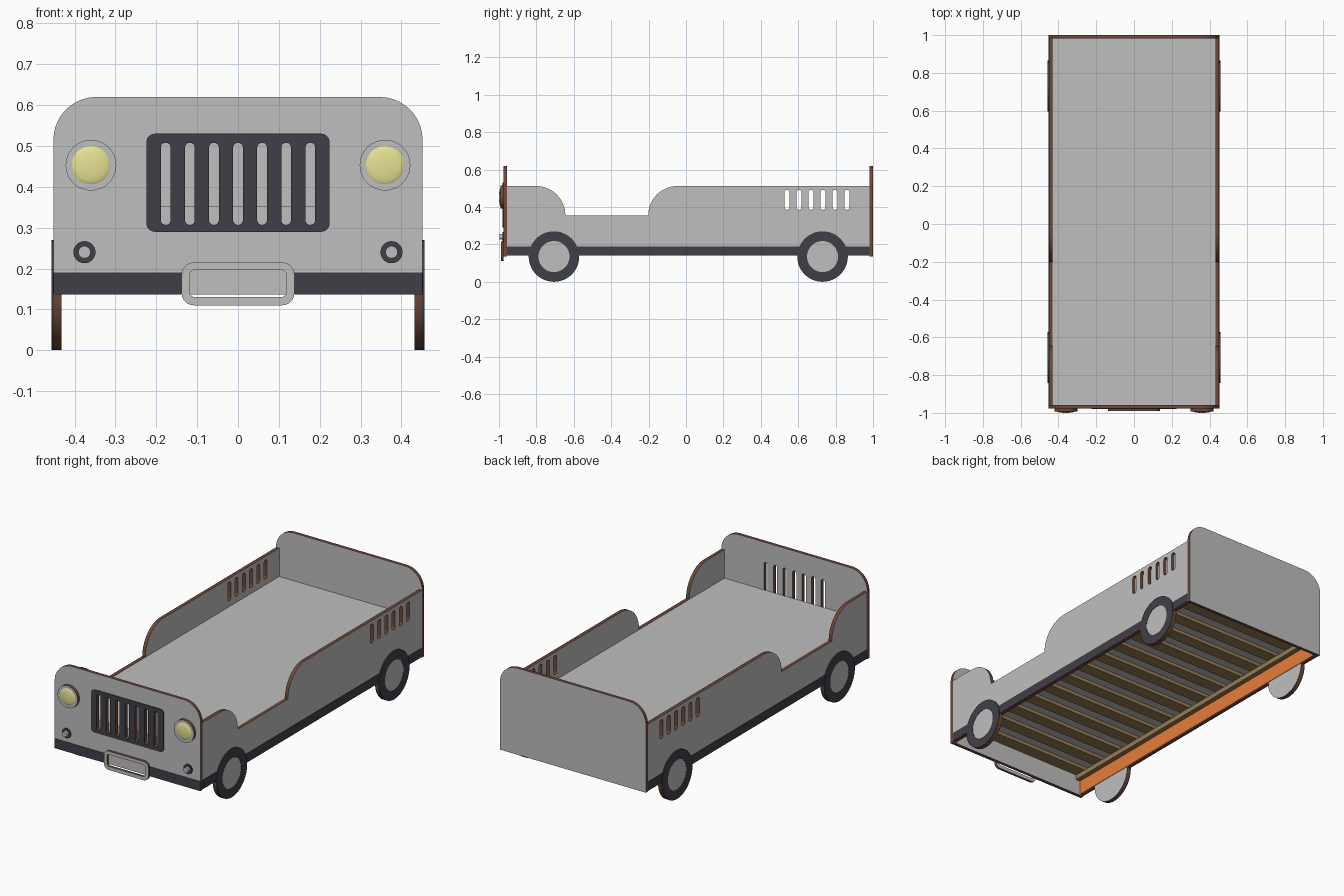
import bpy, bmesh, math
from mathutils import Matrix, Vector

if "Cube" in bpy.data.objects:
    bpy.data.objects.remove(bpy.data.objects["Cube"])


def mat(name, r, g, b):
    m = bpy.data.materials.new(name)
    m.diffuse_color = (r, g, b, 1)
    m.use_nodes = True
    m.node_tree.nodes["Principled BSDF"].inputs["Base Color"].default_value = m.diffuse_color
    return m


GRAY = mat("painted gray", 0.52, 0.52, 0.52)
DARK = mat("charcoal", 0.053, 0.049, 0.064)
EDGE = mat("brown board edge", 0.16, 0.065, 0.04)
LAMP = mat("lamp yellow", 0.81, 0.77, 0.30)
WOOD = mat("slat wood", 0.30, 0.20, 0.09)
ORANGE = mat("orange wood", 0.84, 0.21, 0.045)

# local (u, v, w) to world: plates facing -y, and plates facing x
FRONT = Matrix(((1, 0, 0), (0, 0, -1), (0, 1, 0)))
SIDE = Matrix(((0, 0, 1), (1, 0, 0), (0, 1, 0)))


def arc(cu, cv, r, a0, a1, n=14):
    return [(cu + r * math.cos(math.radians(a0 + (a1 - a0) * i / n)),
             cv + r * math.sin(math.radians(a0 + (a1 - a0) * i / n))) for i in range(n + 1)]


def circle(cu, cv, r, n=48):
    return arc(cu, cv, r, 0, 360, n)[:-1]


def rrect(u0, u1, v0, v1, rb=0.0, rt=None):
    """Rectangle with rounded bottom (rb) and top (rt) corners."""
    rt = rb if rt is None else rt
    pts = []
    for u, v, r, a in ((u0, v0, rb, 180), (u1, v0, rb, 270), (u1, v1, rt, 0), (u0, v1, rt, 90)):
        if r:
            pts += arc(u + r * (1 if u == u0 else -1), v + r * (1 if v == v0 else -1), r, a, a + 90, 10)
        else:
            pts.append((u, v))
    return pts


def board(name, loops, frame, lo, hi, face=GRAY, edge=EDGE):
    """Flat board with holes, spanning lo..hi along its thickness axis."""
    cu = bpy.data.curves.new(name, 'CURVE')
    cu.dimensions = '2D'
    cu.fill_mode = 'BOTH'
    cu.extrude = abs(hi - lo) / 2
    for loop in loops:
        sp = cu.splines.new('POLY')
        sp.points.add(len(loop) - 1)
        for p, (u, v) in zip(sp.points, loop):
            p.co = (u, v, 0, 1)
        sp.use_cyclic_u = True
    tmp = bpy.data.objects.new(name + "_curve", cu)
    bpy.context.scene.collection.objects.link(tmp)
    dg = bpy.context.evaluated_depsgraph_get()
    me = bpy.data.meshes.new_from_object(tmp.evaluated_get(dg))
    bpy.data.objects.remove(tmp)
    bm = bmesh.new()
    bm.from_mesh(me)
    bmesh.ops.remove_doubles(bm, verts=bm.verts, dist=1e-5)
    bmesh.ops.recalc_face_normals(bm, faces=bm.faces)
    for f in bm.faces:
        f.material_index = 0 if abs(f.normal.z) > 0.7 else 1
    axis = Vector((0, 1, 0)) if frame is FRONT else Vector((1, 0, 0))
    bm.transform(Matrix.Translation(axis * (lo + hi) / 2) @ frame.to_4x4())
    return finish(name, bm, [face, edge])


def finish(name, bm, mats):
    me = bpy.data.meshes.new(name)
    bm.to_mesh(me)
    bm.free()
    for m in mats:
        me.materials.append(m)
    me.shade_smooth()
    me.set_sharp_from_angle(angle=math.radians(30))
    ob = bpy.data.objects.new(name, me)
    bpy.context.scene.collection.objects.link(ob)
    return ob


def box(name, x0, x1, y0, y1, z0, z1, m):
    bm = bmesh.new()
    bmesh.ops.create_cube(bm, size=1)
    bm.transform(Matrix.Translation(((x0 + x1) / 2, (y0 + y1) / 2, (z0 + z1) / 2))
                 @ Matrix.Diagonal((x1 - x0, y1 - y0, z1 - z0, 1)))
    return finish(name, bm, [m])


W = 0.452            # half width of the bed
YF0, YF1 = -0.976, -0.958   # front board
YB0, YB1 = 0.982, 1.0       # back board
XI, XO = 0.432, 0.451       # side boards
WHEELS = (-0.706, 0.73)
R = 0.135

# end boards, the front one pierced by the grille slots
slots = [rrect(i * 0.059 - 0.012, i * 0.059 + 0.012, 0.307, 0.508, 0.0119) for i in range(-3, 4)]
outline = rrect(-W, W, 0.136, 0.62, 0, 0.105)
board("front_panel", [outline] + slots, FRONT, YF0, YF1)
board("back_panel", [outline], FRONT, YB0, YB1)
board("grille", [rrect(-0.224, 0.224, 0.29, 0.53, 0.02)] + slots, FRONT, YF0 - 0.004, YF0, DARK, DARK)

# bumper frame
board("bumper_frame", [rrect(-0.138, 0.138, 0.11, 0.215, 0.03),
                       rrect(-0.119, 0.119, 0.13, 0.197, 0.014)], FRONT, -0.99, YF0)

# side board outline with door cut-out and wheel bulges
profile = [(YF1, 0.14)]
for y in WHEELS:
    profile += arc(y, R, R, 178, 362, 36)
profile += [(YB0, 0.14), (YB0, 0.512)]
profile += arc(-0.045, 0.355, 0.157, 90, 180)
profile += arc(-0.802, 0.355, 0.157, 0, 90)
profile.append((YF1, 0.512))
vents = [rrect(0.54 + i * 0.0642 - 0.0135, 0.54 + i * 0.0642 + 0.0135, 0.385, 0.492, 0.0134)
         for i in range(6)]

for s, side in ((-1, "left"), (1, "right")):
    board(side + "_panel", [profile] + vents, SIDE, s * XI, s * XO)
    board(side + "_stripe", [rrect(YF1, YB0, 0.14, 0.19)], SIDE, s * XO, s * (XO + 0.002), DARK, DARK)
    for y, end in zip(WHEELS, ("front", "back")):
        board(f"{side}_{end}_tyre", [circle(y, R, R), circle(y, R, 0.083)], SIDE,
              s * XO, s * 0.457, DARK, DARK)
        board(f"{side}_{end}_hub", [circle(y, R, 0.083)], SIDE, s * XO, s * 0.4555, GRAY, GRAY)
    # front stripe stops at the bumper frame
    a, b = sorted((s * 0.13, s * W))
    board(side + "_front_stripe", [rrect(a, b, 0.136, 0.19)], FRONT, YF0 - 0.002, YF0, DARK, DARK)
    # headlight with domed lens
    board(side + "_headlight_ring", [circle(s * 0.36, 0.453, 0.062)], FRONT, -0.993, YF0)
    bm = bmesh.new()
    bmesh.ops.create_uvsphere(bm, u_segments=40, v_segments=16, radius=1)
    bm.transform(Matrix.Translation((s * 0.36, -0.991, 0.453))
                 @ Matrix.Diagonal((0.048, 0.009, 0.048, 1)) @ Matrix.Rotation(math.pi / 2, 4, 'X'))
    finish(side + "_headlight_lens", bm, [LAMP])
    # small lower lamp
    board(side + "_fog_lamp_ring", [circle(s * 0.376, 0.24, 0.027, 32)], FRONT, -0.982, YF0, DARK, DARK)
    board(side + "_fog_lamp", [circle(s * 0.376, 0.24, 0.015, 24)], FRONT, -0.998, -0.982, GRAY, GRAY)
    # inner rail face and the cleat that carries the slats
    a, b = sorted((s * XI, s * (XI - 0.003)))
    box(side + "_inner_rail", a, b, YF1, YB0, 0.142, 0.222, ORANGE)
    a, b = sorted((s * XI, s * (XI - 0.03)))
    box(side + "_cleat", a, b, YF1, YB0, 0.222, 0.25, WOOD)

# slats and mattress
N = 14
for i in range(N):
    y = YF1 + 0.035 + (YB0 - YF1 - 0.07) * i / (N - 1)
    box(f"slat_{i + 1}", -XI, XI, y - 0.035, y + 0.035, 0.25, 0.27, WOOD)
box("mattress", -XI, XI, YF1, YB0, 0.27, 0.353, GRAY)
